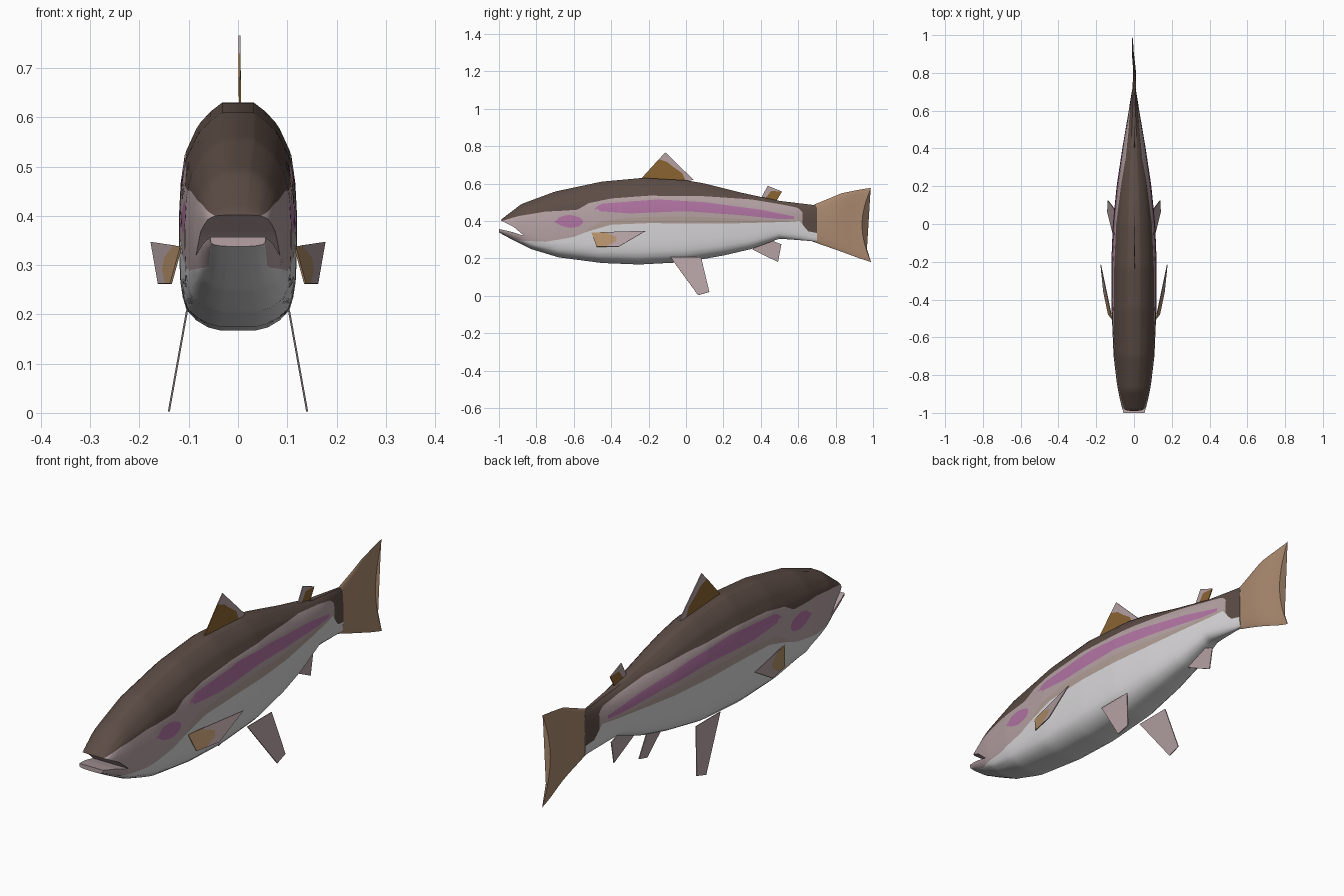
import bpy, bmesh, math

if "Cube" in bpy.data.objects:
    bpy.data.objects.remove(bpy.data.objects["Cube"])


def colour(name, hexa):
    m = bpy.data.materials.new(name)
    rgb = [int(hexa[i:i + 2], 16) / 255 for i in (0, 2, 4)]
    m.diffuse_color = [((c + 0.055) / 1.055) ** 2.4 if c > 0.04 else c / 12.92 for c in rgb] + [1]
    m.use_nodes = True
    m.node_tree.nodes["Principled BSDF"].inputs["Base Color"].default_value = m.diffuse_color
    return m


WHITE = colour("belly white", "d8d6d8")
TAUPE = colour("taupe", "ae9c94")
MAGENTA = colour("magenta stripe", "b073a2")
PINK = colour("pale pink", "b5a1a3")
DARK = colour("dark back", "5c4c45")
TAIL = colour("tail tan", "ab8a70")
OCHRE = colour("fin ochre", "8a6331")
TAN = colour("fin tan", "b3906a")


def lerp(table, v):
    """Piecewise linear lookup."""
    if v <= table[0][0]:
        return table[0][1]
    for (a, p), (b, q) in zip(table, table[1:]):
        if v <= b:
            return p + (q - p) * (v - a) / (b - a)
    return table[-1][1]


def make(name, bm, mats):
    bmesh.ops.recalc_face_normals(bm, faces=bm.faces)
    me = bpy.data.meshes.new(name)
    bm.to_mesh(me)
    bm.free()
    for m in mats:
        me.materials.append(m)
    ob = bpy.data.objects.new(name, me)
    bpy.context.collection.objects.link(ob)
    return ob


def smooth(ob, angle=40):
    bpy.ops.object.select_all(action='DESELECT')
    ob.select_set(True)
    bpy.context.view_layer.objects.active = ob
    bpy.ops.object.shade_smooth_by_angle(angle=math.radians(angle))


# Body outline along its length
TOP = [(-1, .385), (-.985, .41), (-.88, .49), (-.7, .557), (-.45, .61), (-.23, .63), (0, .617),
       (.1, .6), (.3, .55), (.5, .507), (.7, .483)]
BOTTOM = [(-1, .338), (-.92, .295), (-.83, .25), (-.68, .205), (-.45, .175), (-.25, .167), (0, .18),
          (.2, .215), (.35, .25), (.5, .305), (.7, .29)]
WIDTH = [(-1, .058), (-.97, .066), (-.85, .09), (-.7, .108), (-.45, .119), (-.2, .12), (0, .112),
         (.2, .092), (.4, .062), (.6, .028), (.7, .012)]
# Half width against height in a cross-section
SECTION = [(-1, .3), (-.96, .6), (-.84, .86), (-.65, .97), (-.3, 1), (0, 1), (.3, .97),
           (.55, .9), (.8, .68), (.92, .47), (1, .27)]
# Heights of the colour borders along the body
WHITE_LINE = [(-1, .345), (-.9, .295), (-.75, .288), (-.68, .3), (-.6, .315), (-.52, .345), (-.4, .38),
              (-.2, .388), (.2, .385), (.55, .395), (.61, .40), (.65, .345), (.7, .335)]
TAUPE_LINE = [(-.55, .34), (-.45, .40), (-.3, .418), (0, .425), (.3, .41), (.55, .402), (.61, .405)]
STRIPE_LOW = [(-.7, .395), (-.67, .375), (-.62, .362), (-.57, .37), (-.545, .395), (-.48, .47),
              (-.46, .452), (-.3, .44), (0, .452), (.3, .43), (.5, .41), (.57, .41)]
STRIPE_HIGH = [(-.7, .395), (-.67, .425), (-.62, .432), (-.57, .42), (-.545, .4), (-.48, .475),
               (-.45, .492), (-.15, .515), (.1, .5), (.4, .46), (.57, .425)]
DARK_LINE = [(-.99, .398), (-.9, .425), (-.75, .45), (-.65, .455), (-.58, .46), (-.52, .495), (-.4, .52),
             (-.2, .535), (.1, .532), (.35, .515), (.5, .49), (.6, .47), (.64, .43)]
BORDERS = [WHITE_LINE, TAUPE_LINE, STRIPE_LOW, STRIPE_HIGH, DARK_LINE]
ZONE_ROWS = [8, 2, 2, 3, 2, 9]

bm = bmesh.new()
rings = []
steps = 110
stations = [-1 + 1.7 * i / steps for i in range(steps + 1)]
for y in stations:
    t, b, w = lerp(TOP, y), lerp(BOTTOM, y), lerp(WIDTH, y)
    mid, half = (t + b) / 2, (t - b) / 2
    cuts = [-1]
    for line in BORDERS:
        s = (lerp(line, y) - mid) / half
        cuts.append(max(cuts[-1] + .01, min(s, .9)))
    cuts.append(1)
    heights, zones = [], []
    for k, n in enumerate(ZONE_ROWS):
        for j in range(n):
            f = j / n
            f = f ** 1.7 if k == 0 else 1 - (1 - f) ** 1.5 if k == 5 else f
            heights.append(cuts[k] + (cuts[k + 1] - cuts[k]) * f)
            zones.append(k)
    heights.append(1)
    right = [(w * lerp(SECTION, s), y, mid + half * s) for s in heights]
    left = [(-x, yy, z) for x, yy, z in reversed(right)]
    rings.append([bm.verts.new(p) for p in right + left])

ring_zones = zones + [5] + zones[::-1] + [0]
ZONE_MATS = [0, 1, 3, 2, 3, 4]
count = len(ring_zones)
for i in range(steps):
    y = (stations[i] + stations[i + 1]) / 2
    for j in range(count):
        k = (j + 1) % count
        f = bm.faces.new((rings[i][j], rings[i][k], rings[i + 1][k], rings[i + 1][j]))
        zone = ring_zones[j]
        f.material_index = ZONE_MATS[zone]
        if zone == 3 and not (-.7 < y < -.545 or -.485 < y < .57):
            f.material_index = 3
        if zone == 1 and y < -.53:
            f.material_index = 3
        if y > .63 and zone > 0:
            f.material_index = 4
for ring in (rings[0], rings[-1]):
    bm.faces.new(ring).material_index = 3
body = make("body", bm, [WHITE, TAUPE, MAGENTA, PINK, DARK])

# Mouth opening
profile = [(-1.05, .43), (-.985, .4), (-.92, .367), (-.865, .32), (-.93, .341), (-1, .357), (-1.05, .36)]
bm = bmesh.new()
ends = [[bm.verts.new((x, y, z)) for y, z in profile] for x in (-.2, .2)]
for e in ends:
    bm.faces.new(e)
for i in range(len(profile)):
    k = (i + 1) % len(profile)
    bm.faces.new((ends[0][i], ends[0][k], ends[1][k], ends[1][i]))
cutter = make("mouth_cutter", bm, [PINK])
cutter.hide_render = True
cut = body.modifiers.new("mouth", 'BOOLEAN')
cut.operation, cut.solver, cut.object = 'DIFFERENCE', 'EXACT', cutter
cut.material_mode = 'TRANSFER'
bpy.context.view_layer.objects.active = body
bpy.ops.object.modifier_apply(modifier="mouth")
bpy.data.objects.remove(cutter)
smooth(body)

# Tail fin: thin, forked, slightly waved
UPPER = [(0, .483), (.5, .548), (.8, .567), (1, .577)]
LOWER = [(0, .29), (.5, .235), (.8, .2), (1, .18)]
bm = bmesh.new()
nu, nv = 10, 12
loops = []
for i in range(nu + 1):
    u = i / nu
    hi, lo = lerp(UPPER, u), lerp(LOWER, u)
    pts = []
    for j in range(2 * nv):
        a = math.pi * j / nv
        v = math.cos(a)
        y = .675 + u * (.265 + .05 * abs(v) ** 1.8)
        x = (.011 - .007 * u) * math.sin(a) + .008 * math.sin(u * 5) * u
        pts.append(bm.verts.new((x, y, (hi + lo) / 2 + v * (hi - lo) / 2)))
    loops.append(pts)
for a, b in zip(loops, loops[1:]):
    for j in range(2 * nv):
        k = (j + 1) % (2 * nv)
        bm.faces.new((a[j], a[k], b[k], b[j]))
bm.faces.new(loops[0])
bm.faces.new(loops[-1])
smooth(make("tail_fin", bm, [TAIL]), 60)


def fin(name, patches, place, mats):
    """Thin plate from (material, side outline) patches; place(y, z) gives x."""
    bm = bmesh.new()
    for index, outline in patches:
        f = bm.faces.new([bm.verts.new((place(y, z), y, z)) for y, z in outline])
        f.material_index = index
    bmesh.ops.remove_doubles(bm, verts=bm.verts, dist=.0005)
    ob = make(name, bm, mats)
    s = ob.modifiers.new("thickness", 'SOLIDIFY')
    s.thickness, s.offset = .004, 0


# Fins on the centre line
fin("dorsal_fin", [
    (0, [(-.245, .62), (-.145, .73), (-.10, .715), (-.07, .69), (-.02, .655), (.0, .61)]),
    (1, [(-.145, .73), (-.11, .766), (.04, .62), (.0, .61), (-.02, .655), (-.07, .69), (-.10, .715)])],
    lambda y, z: .003 + .03 * max(0, .66 - z), [OCHRE, PINK])
fin("adipose_fin", [
    (0, [(.42, .515), (.455, .56), (.513, .557), (.48, .5)]),
    (1, [(.4, .52), (.437, .588), (.513, .557), (.455, .56), (.42, .515)])],
    lambda y, z: .003, [OCHRE, PINK])
fin("anal_fin", [(0, [(.355, .247), (.42, .31), (.51, .275), (.492, .18)])],
    lambda y, z: 0, [PINK])

# Paired fins
for side, label in ((1, "right"), (-1, "left")):
    fin("pectoral_fin_" + label, [
        (0, [(-.505, .337), (-.44, .34), (-.37, .315), (-.375, .29), (-.43, .262), (-.478, .262)]),
        (1, [(-.44, .34), (-.215, .347), (-.36, .262), (-.43, .262), (-.375, .29), (-.37, .315)])],
        lambda y, z: side * (.116 + .21 * (y + .5) + .2 * max(0, .34 - z)), [TAN, PINK])
    fin("pelvic_fin_" + label, [(0, [(-.085, .208), (.08, .208), (.125, .02), (.065, .003)])],
        lambda y, z: side * (.104 + .18 * (.205 - z)), [PINK])
